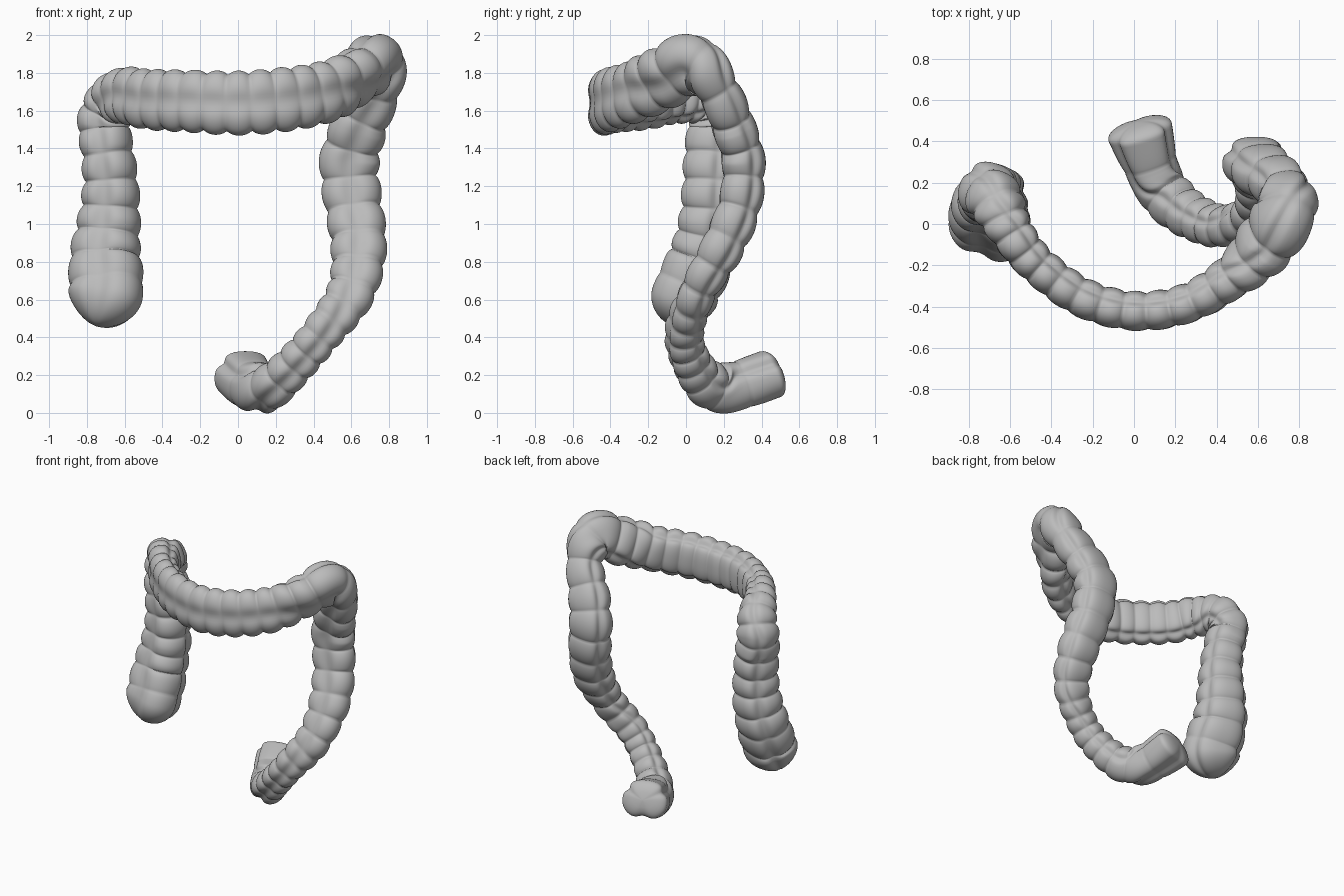
import bpy
import bmesh
import math
from mathutils import Vector

cube = bpy.data.objects.get("Cube")
if cube:
    bpy.data.objects.remove(cube, do_unlink=True)

# Each section: broad-side direction, then stations of
# (x, y, z, half breadth, half depth, pouch spacing)
ascending = ((-0.95, 0.3, 0), [
    (-0.74, -0.05, 0.46, 0.17, 0.15, 0.3),
    (-0.695, 0.0, 0.64, 0.20, 0.17, 0.2),
    (-0.70, 0.08, 0.82, 0.19, 0.17, 0.14),
    (-0.68, 0.12, 1.0, 0.17, 0.16, 0.14),
    (-0.67, 0.13, 1.2, 0.15, 0.15, 0.14),
    (-0.69, 0.14, 1.4, 0.14, 0.15, 0.14),
    (-0.71, 0.16, 1.53, 0.14, 0.14, 0.11)])
right_flexure = ((-0.7, 0.5, 0.5), [
    (-0.67, 0.11, 1.65, 0.13, 0.13, 0.08)])
transverse = ((0, 0, 1), [
    (-0.59, -0.05, 1.68, 0.15, 0.11, 0.09),
    (-0.47, -0.20, 1.66, 0.16, 0.10, 0.11),
    (-0.25, -0.36, 1.65, 0.165, 0.10, 0.12),
    (0.0, -0.425, 1.64, 0.17, 0.10, 0.12),
    (0.25, -0.39, 1.66, 0.17, 0.10, 0.12),
    (0.46, -0.27, 1.70, 0.165, 0.11, 0.12)])
left_flexure = ((0.45, -0.15, 0.85), [
    (0.62, -0.11, 1.78, 0.17, 0.13, 0.14),
    (0.73, 0.05, 1.85, 0.165, 0.14, 0.17)])
descending = ((1, 0, 0), [
    (0.73, 0.17, 1.70, 0.13, 0.12, 0.17),
    (0.64, 0.25, 1.51, 0.15, 0.12, 0.17),
    (0.59, 0.30, 1.33, 0.16, 0.12, 0.17),
    (0.61, 0.28, 1.10, 0.155, 0.12, 0.17),
    (0.64, 0.19, 0.88, 0.15, 0.12, 0.16),
    (0.60, 0.06, 0.64, 0.13, 0.10, 0.13)])
sigmoid = ((0.7, 0.3, -0.6), [
    (0.44, -0.01, 0.42, 0.11, 0.10, 0.1),
    (0.30, 0.03, 0.26, 0.11, 0.11, 0.1),
    (0.18, 0.12, 0.15, 0.12, 0.125, 0.12)])
rectum = ((0.93, 0.35, 0), [
    (0.095, 0.25, 0.135, 0.13, 0.135, 0.2),
    (0.015, 0.495, 0.22, 0.165, 0.13, 0.4)])

sections = (ascending, right_flexure, transverse, left_flexure,
            descending, sigmoid, rectum)
stations = [tuple(row) + broad for broad, rows in sections for row in rows]

STEPS = 26      # rings between stations
SIDES = 60      # points around each ring


def spline(a, b, c, d, t):
    """Smooth curve from b to c, for any number of channels."""
    return [0.5 * (2*q + (r - p)*t + (2*p - 5*q + 4*r - s)*t*t
                   + (3*q - p - 3*r + s)*t**3)
            for p, q, r, s in zip(a, b, c, d)]


def sample(rows):
    ext = [rows[0]] + rows + [rows[-1]]
    out = [spline(*ext[i:i + 4], k / STEPS)
           for i in range(len(rows) - 1) for k in range(STEPS)]
    return out + [list(rows[-1])]


def dome(distance, length):
    """Rounded closing of a tube end."""
    u = min(1, distance / length)
    return math.sqrt(max(0.0, 1 - (1 - u) ** 2))


def fuller(v):
    """Push a sine or cosine outward for a slightly squarer section."""
    return math.copysign(abs(v) ** 0.85, v)


# Measure the path
samples = sample(stations)
points = [Vector(s[:3]) for s in samples]
lengths = [0.0]
for p, q in zip(points, points[1:]):
    lengths.append(lengths[-1] + (q - p).length)
total = lengths[-1]

# Sweep a three-lobed, pouched cross-section along the path
bm = bmesh.new()
rings = []
phase = 0.0
last = len(samples) - 1
for i, s in enumerate(samples):
    breadth, depth, spacing = s[3:6]
    if i:
        phase += (lengths[i] - lengths[i - 1]) / spacing
    tangent = (points[min(i + 1, last)] - points[max(i - 1, 0)]).normalized()
    broad = Vector(s[6:9])
    broad = (broad - tangent * broad.dot(tangent)).normalized()
    front = tangent.cross(broad)
    fade = min(1, (total - lengths[i]) / 0.6, 0.3 + lengths[i])
    pinch = 0.17 * fade * (1 - abs(math.sin(math.pi * phase)) ** 0.6)
    close = max(0.02, dome(lengths[i], 0.17) * dome(total - lengths[i], 0.06))
    ring = []
    for k in range(SIDES):
        a = math.tau * k / SIDES
        groove = abs(math.sin(1.5 * a))          # zero on the three bands
        band = math.exp(-(groove / 0.4) ** 2)
        r = close * (1.02 - 0.18 * band - pinch * (1 - 0.7 * band))
        ring.append(bm.verts.new(
            points[i] + front * (depth * r * fuller(math.cos(a)))
            + broad * (breadth * r * fuller(math.sin(a)))))
    rings.append(ring)

for lower, upper in zip(rings, rings[1:]):
    for k in range(SIDES):
        n = (k + 1) % SIDES
        bm.faces.new((lower[k], lower[n], upper[n], upper[k]))
bm.faces.new(rings[0])
bm.faces.new(rings[-1])
bmesh.ops.recalc_face_normals(bm, faces=bm.faces)

mesh = bpy.data.meshes.new("large_bowel")
bm.to_mesh(mesh)
bm.free()
bowel = bpy.data.objects.new("large_bowel", mesh)
bpy.context.collection.objects.link(bowel)

# Plain grey
grey = bpy.data.materials.new("plain_grey")
grey.use_nodes = True
colour = (0.5, 0.5, 0.5, 1)
grey.diffuse_color = colour
grey.node_tree.nodes["Principled BSDF"].inputs["Base Color"].default_value = colour
mesh.materials.append(grey)

bpy.context.view_layer.objects.active = bowel
bowel.select_set(True)
bpy.ops.object.shade_smooth()
